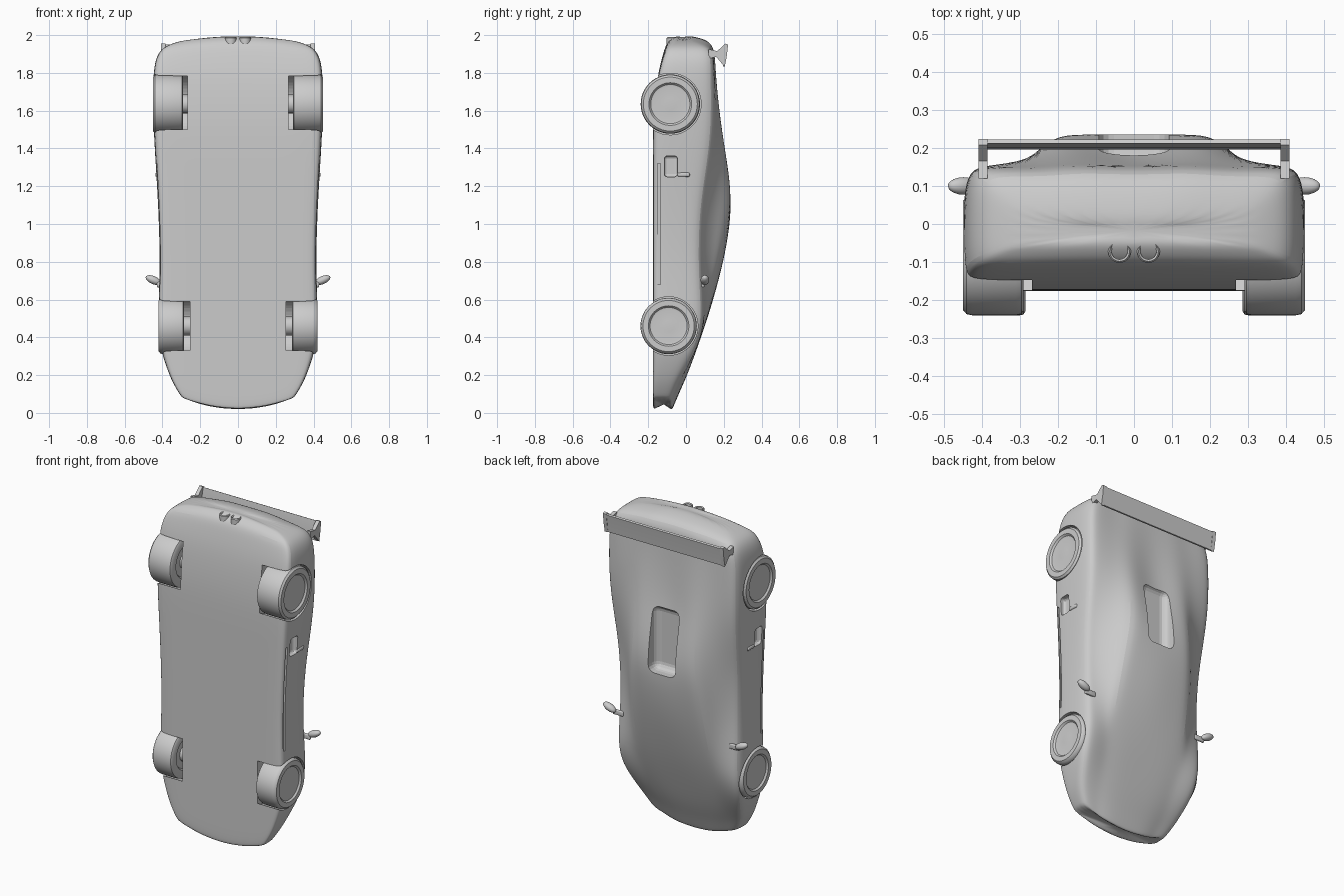
import bpy, bmesh, math
from mathutils import Vector, Matrix


def make(name, bm, mirror=False, angle=35, hide=False):
    bmesh.ops.recalc_face_normals(bm, faces=bm.faces)
    me = bpy.data.meshes.new(name)
    bm.to_mesh(me)
    bm.free()
    ob = bpy.data.objects.new(name, me)
    bpy.context.collection.objects.link(ob)
    if mirror:
        ob.modifiers.new("Mirror", "MIRROR")
    if hide:
        ob.hide_render = True
        ob.hide_set(True)
    else:
        bpy.ops.object.select_all(action='DESELECT')
        ob.select_set(True)
        bpy.context.view_layer.objects.active = ob
        bpy.ops.object.shade_smooth_by_angle(angle=math.radians(angle))
    return ob


def loft(rings, cap=True):
    bm = bmesh.new()
    vs = [[bm.verts.new(p) for p in r] for r in rings]
    n = len(rings[0])
    for a, b in zip(vs, vs[1:]):
        for i in range(n):
            bm.faces.new((a[i], a[(i + 1) % n], b[(i + 1) % n], b[i]))
    if cap:
        bm.faces.new(vs[0][::-1])
        bm.faces.new(vs[-1])
    return bm


def lathe(profile, y, z, seg=48):
    # rings of (radius, x) turned around an axle along x
    return loft([[(x, y + r * math.cos(2 * math.pi * i / seg), z + r * math.sin(2 * math.pi * i / seg))
                  for i in range(seg)] for r, x in profile])


def box(lo, hi, bevel=0.0, seg=3):
    bm = bmesh.new()
    bmesh.ops.create_cube(bm, size=1)
    for v in bm.verts:
        v.co = Vector([(a + b) / 2 + c * (b - a) for a, b, c in zip(lo, hi, v.co)])
    if bevel:
        bmesh.ops.bevel(bm, geom=bm.edges[:], offset=bevel, segments=seg, affect='EDGES', profile=0.5)
    return bm


def cut(target, cutter):
    m = target.modifiers.new("Cut", "BOOLEAN")
    m.operation, m.object, m.solver = 'DIFFERENCE', cutter, 'EXACT'


# Body stations: z, plan bend, half width, floor y, shoulder y, cabin edge x, cabin edge y, centre y
stations = [
    (0.01, 0.70, 0.28, -0.168, -0.088, 0.17, -0.082, -0.078),
    (0.022, 0.70, 0.30, -0.175, -0.078, 0.18, -0.074, -0.070),
    (0.10, 0.50, 0.345, -0.176, -0.050, 0.20, -0.045, -0.038),
    (0.20, 0.25, 0.375, -0.176, -0.005, 0.22, 0.000, 0.008),
    (0.34, 0.05, 0.412, -0.176, 0.060, 0.24, 0.052, 0.058),
    (0.47, 0.0, 0.420, -0.176, 0.095, 0.25, 0.095, 0.104),
    (0.60, 0.0, 0.418, -0.176, 0.092, 0.26, 0.132, 0.146),
    (0.80, 0.0, 0.412, -0.176, 0.080, 0.25, 0.180, 0.203),
    (1.00, 0.0, 0.417, -0.176, 0.085, 0.235, 0.218, 0.237),
    (1.15, 0.0, 0.424, -0.176, 0.100, 0.215, 0.235, 0.238),
    (1.30, 0.0, 0.433, -0.176, 0.125, 0.205, 0.222, 0.205),
    (1.45, 0.0, 0.442, -0.176, 0.145, 0.205, 0.198, 0.168),
    (1.60, 0.0, 0.448, -0.172, 0.152, 0.21, 0.176, 0.155),
    (1.78, 0.0, 0.448, -0.152, 0.148, 0.22, 0.156, 0.150),
    (1.89, -0.08, 0.436, -0.125, 0.145, 0.22, 0.150, 0.150),
    (1.96, -0.20, 0.405, -0.105, 0.128, 0.20, 0.135, 0.135),
    (1.985, -0.25, 0.36, -0.075, 0.070, 0.18, 0.080, 0.080),
    (2.00, -0.25, 0.26, -0.045, -0.005, 0.13, 0.0, 0.0),
]
rings = []
for z, k, w, yb, ys, ex, ey, yc in stations:
    h = ys - yb
    half = [(w * 0.55, yb), (w * 0.95, yb), (w, yb + 0.05 * h), (w * 1.005, yb + 0.4 * h),
            (w * 1.0, yb + 0.75 * h), (w * 0.97, yb + 0.97 * h), (w * 0.87, ys + 0.004),
            ((w * 0.8 + ex) / 2, ys + (ey - ys) * 0.5), (ex, ey), (ex * 0.65, ey + 0.006 + 0.2 * (yc - ey))]
    pts = [(0, yb)] + half + [(0, yc)] + [(-x, y) for x, y in half[::-1]]
    rings.append([(x, y, z + k * x * x) for x, y in pts])
body = make("car_body", loft(rings))
sub = body.modifiers.new("Smooth", "SUBSURF")
sub.levels = sub.render_levels = 2

# Wheels and the wells they sit in
for name, y, z, r, x0, x1, xi in (("front", -0.092, 0.46, 0.149, 0.285, 0.420, 0.255),
                                  ("rear", -0.083, 1.635, 0.157, 0.290, 0.450, 0.268)):
    well = make(name + "_well_cutter", lathe([(r + 0.006, xi), (r + 0.006, 0.55)], y, z), True, hide=True)
    cut(body, well)
    prof = [(r * 0.6, x0 + 0.012), (r * 0.66, x0), (r * 0.92, x0), (r * 0.98, x0 + 0.006), (r, x0 + 0.02),
            (r, x1 - 0.025), (r * 0.98, x1 - 0.010), (r * 0.91, x1), (r * 0.72, x1), (r * 0.66, x1 - 0.010),
            (r * 0.58, x1 - 0.012), (r * 0.2, x1 - 0.008)]
    make(name + "_wheels", lathe(prof, y, z), True)
    # axle block joining the wheel to the body
    make(name + "_axle", lathe([(0.05, xi - 0.05), (0.05, x0 + 0.03)], y, z, 16), True)

# Roof scoop opening, side sill grooves, side intakes and nose slot
cut(body, make("roof_scoop_cutter", box((-0.092, 0.158, 1.07), (0.092, 0.34, 1.46), 0.04, 4), hide=True))
cut(body, make("sill_groove_cutter", box((0.404, -0.150, 0.68), (0.5, -0.136, 1.32)), True, hide=True))
cut(body, make("side_intake_cutter", box((0.405, -0.115, 1.25), (0.5, -0.045, 1.36), 0.015), True, hide=True))
cut(body, make("nose_slot_cutter", box((-0.17, -0.140, -0.1), (0.17, -0.118, 0.035)), hide=True))

# Side intake lip
make("intake_lips", box((0.415, -0.045, 1.25), (0.438, 0.02, 1.272), 0.008), True)

# Rear wing: blade with end plates
blade = [(0.196, 1.835), (0.206, 1.835), (0.213, 1.89), (0.222, 1.945), (0.212, 1.95), (0.200, 1.89)]
make("rear_wing", loft([[(x, y, z) for y, z in blade] for x in (-0.40, 0.40)]))
plate = [(0.12, 1.875), (0.16, 1.885), (0.205, 1.832), (0.216, 1.89), (0.223, 1.95), (0.208, 1.955),
         (0.165, 1.915), (0.12, 1.925)]
make("wing_end_plates", loft([[(x, y, z) for y, z in plate] for x in (0.385, 0.408)]), True)

# Door mirrors
bm = bmesh.new()
bmesh.ops.create_uvsphere(bm, u_segments=20, v_segments=12, radius=1,
                          matrix=Matrix.Translation((0.448, 0.100, 0.703))
                          @ Matrix.Rotation(math.radians(-24), 4, 'Y')
                          @ Matrix.Diagonal((0.044, 0.023, 0.021, 1)))
make("door_mirrors", bm, True)
make("mirror_stalks", box((0.36, 0.082, 0.665), (0.43, 0.098, 0.695), 0.005), True)

# Twin exhaust tips
bm = bmesh.new()
tube = [(0.030, 1.90), (0.030, 1.985), (0.026, 1.990), (0.021, 1.985), (0.021, 1.96)]
ringset = [[(0.038 + r * math.cos(i * math.pi / 12), -0.072 + r * math.sin(i * math.pi / 12), z)
            for i in range(24)] for r, z in tube]
bm.free()
make("exhaust_tips", loft(ringset), True)
